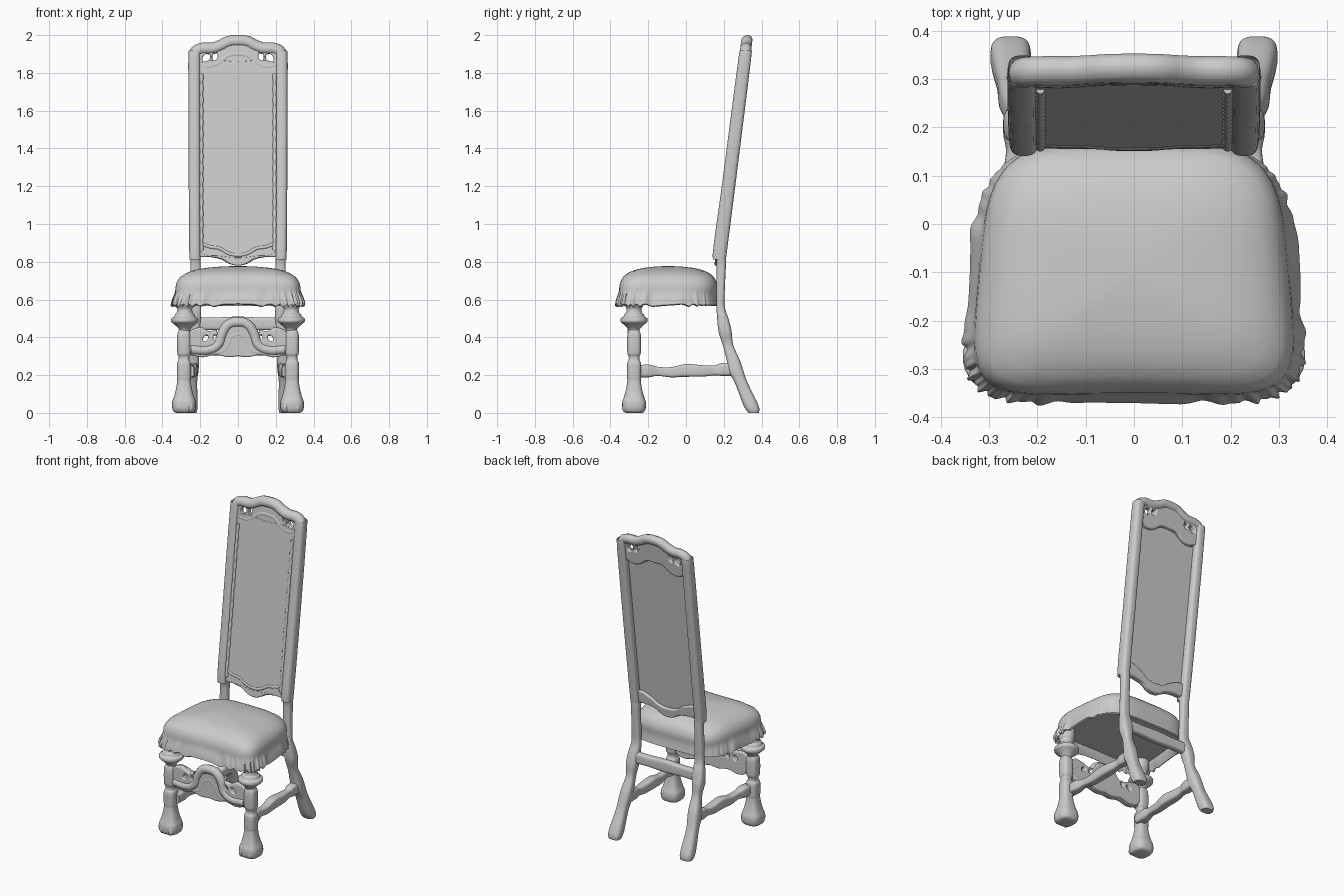
import bpy, bmesh, math
from mathutils import Vector

if "Cube" in bpy.data.objects:
    bpy.data.objects.remove(bpy.data.objects["Cube"])

GREY = (0.6, 0.6, 0.6, 1)
mat = bpy.data.materials.new("plain grey")
mat.use_nodes = True
mat.diffuse_color = GREY
mat.node_tree.nodes["Principled BSDF"].inputs["Base Color"].default_value = GREY


def finish(ob, angle=45):
    ob.data.materials.clear()
    ob.data.materials.append(mat)
    bpy.ops.object.select_all(action="DESELECT")
    ob.select_set(True)
    bpy.context.view_layer.objects.active = ob
    bpy.ops.object.shade_smooth_by_angle(angle=math.radians(angle))
    return ob


def mesh_from_rings(name, rings):
    bm = bmesh.new()
    loops = [[bm.verts.new(p) for p in ring] for ring in rings]
    for low, high in zip(loops, loops[1:]):
        for i in range(len(low)):
            j = i - 1
            bm.faces.new((low[j], low[i], high[i], high[j]))
    bm.faces.new(loops[0])
    bm.faces.new(loops[-1])
    bmesh.ops.recalc_face_normals(bm, faces=bm.faces)
    mesh = bpy.data.meshes.new(name)
    bm.to_mesh(mesh)
    bm.free()
    ob = bpy.data.objects.new(name, mesh)
    bpy.context.collection.objects.link(ob)
    return finish(ob)


def superellipse(a, n):
    c, s = math.cos(a), math.sin(a)
    return (math.copysign(abs(c) ** (2 / n), c),
            math.copysign(abs(s) ** (2 / n), s))


def smooth_rows(rows, steps):
    """Catmull-Rom interpolation between the given section rows."""
    rows = [Vector(r) for r in rows]
    rows = [rows[0]] + rows + [rows[-1]]
    out = []
    for a, b, c, d in zip(rows, rows[1:], rows[2:], rows[3:]):
        for k in range(steps):
            t = k / steps
            out.append(b + (c - a) * (t / 2) + (a * 2 - b * 5 + c * 4 - d) * (t * t / 2)
                       + (b * 3 - a - c * 3 + d) * (t ** 3 / 2))
    return out + [rows[-1]]


def loft(name, rows, across, n=4, steps=4, sides=24, mirror=True):
    """Rows are x, y, z, half width, half depth; across names the section axes."""
    u, v = ("xyz".index(c) for c in across)
    for label, sign in (("left_", 1), ("right_", -1)) if mirror else (("", 1),):
        rings = []
        for x, y, z, w, d in smooth_rows(rows, steps):
            ring = []
            for i in range(sides):
                p, q = superellipse((i + 0.5) * math.tau / sides, n)
                co = Vector((x, y, z))
                co[u] += p * w
                co[v] += q * d
                co.x *= sign
                ring.append(co)
            rings.append(ring)
        mesh_from_rings(label + name, rings)


def lean(z):
    """Front surface of the sloping back at height z."""
    return 0.14 + (z - 0.83) * 0.127


def mirrored(half):
    return [(-x, z) for x, z in reversed(half) if x > 0] + half


def full_outline(half):
    return half + [(-x, z) for x, z in reversed(half) if x > 0]


def curve_part(name, splines, closed, place, bevel, extrude=0.0):
    """Flat board with holes, or a tube, drawn in x and z then placed in depth."""
    cu = bpy.data.curves.new(name, "CURVE")
    cu.dimensions = "2D" if closed else "3D"
    cu.fill_mode = "BOTH" if closed else "FULL"
    cu.resolution_u = 6
    cu.bevel_depth, cu.bevel_resolution, cu.extrude = bevel, 3, extrude
    cu.use_fill_caps = not closed
    if closed:
        cu.offset = -bevel
    for pts in splines:
        sp = cu.splines.new("BEZIER")
        sp.bezier_points.add(len(pts) - 1)
        sp.use_cyclic_u = closed
        for bp, (x, z) in zip(sp.bezier_points, pts):
            bp.co = (x, z, 0)
            bp.handle_left_type = bp.handle_right_type = "AUTO"
    ob = bpy.data.objects.new(name, cu)
    bpy.context.collection.objects.link(ob)
    bpy.ops.object.select_all(action="DESELECT")
    ob.select_set(True)
    bpy.context.view_layer.objects.active = ob
    bpy.ops.object.convert(target="MESH")
    ob = bpy.context.view_layer.objects.active
    for vert in ob.data.vertices:
        x, z, d = vert.co
        vert.co = (x, place(z) - d, z)
    return finish(ob)


def hole(x, z, w, h, tilt):
    pts = []
    for k in range(6):
        a = k * math.tau / 6
        p, q = w * math.cos(a), h * math.sin(a)
        pts.append((x + p, z + q + tilt * p))
    return pts


def at_back(depth):
    return lambda z: lean(z) + depth


# Rear legs running up into the back posts
loft("back_post", [
    (.255, .358, 0, .036, .028), (.255, .344, .04, .042, .04), (.25, .292, .16, .034, .034),
    (.245, .265, .22, .036, .04), (.24, .25, .28, .035, .035), (.235, .222, .36, .027, .028),
    (.235, .207, .43, .036, .035), (.23, .195, .5, .035, .03), (.225, .183, .56, .03, .022),
    (.225, .183, .64, .028, .022), (.225, .187, .81, .027, .026), (.228, .178, .84, .03, .037),
    (.23, .225, 1.2, .031, .036), (.231, .309, 1.86, .031, .034), (.226, .313, 1.9, .029, .03),
    (.218, .315, 1.925, .015, .02)], "xy", n=3)

# Front legs: turned cap, square blocks and spreading feet
X, Y = .282, -.275
cap = [(.43, .028), (.445, .032), (.465, .052), (.48, .07), (.49, .073), (.502, .07), (.508, .058),
       (.522, .052), (.53, .043), (.55, .04), (.57, .048), (.62, .05)]
loft("front_leg_cap", [(X, Y, z, r, r) for z, r in cap], "xy", n=2)
leg = [(0, .042), (.008, .056), (.03, .063), (.06, .062), (.09, .052), (.13, .042), (.17, .036), (.19, .037),
       (.26, .037), (.28, .029), (.3, .029), (.32, .036), (.41, .036), (.44, .026)]
loft("front_leg", [(X + .004, Y, z, r, r) for z, r in leg], "xy", n=3)
# Toes on the front feet
for i in (-1, 0, 1):
    loft("foot_toe", [(X + i * .03, Y - .045, .006, .01, .01), (X + i * .032, Y - .048, .03, .015, .016),
                      (X + i * .025, Y - .035, .09, .011, .012), (X + i * .018, Y - .028, .14, .006, .006)],
         "xy", n=2, sides=12)

# Side stretchers
loft("side_stretcher", [
    (.262, -.27, .22, .03, .03), (.26, -.2, .222, .03, .034), (.255, -.15, .22, .022, .024),
    (.25, -.08, .215, .026, .027), (.245, .0, .225, .03, .034), (.245, .09, .222, .028, .03),
    (.243, .15, .225, .022, .026), (.242, .19, .23, .029, .034), (.24, .26, .23, .029, .034)], "xz")

# Back rail between the rear legs
loft("back_rail", [(x, .2, .472, .022, r) for x, r in
                   ((-.23, .036), (-.12, .033), (0, .038), (.12, .033), (.23, .036))],
     "yz", mirror=False)

# Carved front stretcher with holes, arch and scrolls
front = lambda z: Y
edge = [(0, .49), (.06, .475), (.1, .425), (.14, .425), (.18, .44), (.25, .435), (.25, .32),
        (.2, .295), (.12, .308), (.05, .295), (0, .3)]
gaps = [hole(s * x, z, w, .014, s * -.5) for s in (-1, 1) for x, z, w in ((.172, .395, .014), (.122, .4, .008))]
curve_part("front_stretcher", [full_outline(edge)] + gaps, True, front, .008, .016)
arch = mirrored([(0, .48), (.05, .467), (.083, .42), (.105, .36), (.15, .334), (.25, .335)])
curve_part("stretcher_arch", [arch], False, lambda z: Y - .008, .027)
inner = mirrored([(0, .415), (.03, .405), (.048, .37), (.075, .33), (.13, .322), (.25, .322)])
curve_part("stretcher_inner_scroll", [inner], False, lambda z: Y - .008, .018)
for s in (-1, 1):
    curve_part("stretcher_leaf", [[(s * .11, .425), (s * .16, .42), (s * .2, .44), (s * .25, .42)]],
               False, lambda z: Y - .008, .014)

# Upholstered seat: domed cushion above a ruffled fringe
SEAT = [(.62, .95, 0), (.6, .96, 0), (.567, .98, 1), (.572, 1.01, 1), (.59, 1.0, 1), (.61, .99, .85), (.63, .985, .5),
        (.645, .99, .2), (.66, .997, 0), (.68, .99, 0), (.7, .965, 0), (.72, .92, 0), (.737, .85, 0),
        (.75, .76, 0), (.76, .65, 0), (.768, .5, 0), (.774, .3, 0), (.777, .1, 0)]
rings = []
for z, size, ruffle in SEAT:
    ring = []
    for i in range(360):
        a = i * math.tau / 360
        p, q = superellipse(a, 5 if size > .9 else 4)
        fade = ruffle * min(1, max(0, (.9 - q) * 2))
        wave = .052 + .012 * math.sin(31 * a) + .008 * math.sin(53 * a + 1)
        k = size + fade * wave
        x = p * k * (.322 - .024 * q - .024 * max(0, q) ** 3)
        y = -.1 + .268 * q * k
        if q < 0:
            y += .016 * q * q * max(0, 1 - p * p)
        ring.append((x, y, z + fade * .006 * math.sin(43 * a)))
    rings.append(ring)
mesh_from_rings("seat_cushion", rings)

# Upholstered back panel
panel = [(0, 1.86), (.18, 1.86), (.21, 1.84), (.21, 1.8), (.21, .92), (.21, .87), (.18, .84), (.1, .83), (0, .82)]
curve_part("back_panel", [full_outline(panel)], True, at_back(.026), .003, .008)

# Scalloped trim where the panel meets the posts
trim = []
for i in range(141):
    z = .86 + i * .0067
    trim.append((.194, lean(z) + .016, z, .01 + .002 * math.sin(i * .7), .01))
loft("panel_trim", trim, "xy", n=2, steps=1, sides=10)

# Shaped apron under the panel
apron = [(0, .84), (.06, .85), (.12, .885), (.21, .9), (.23, .87), (.215, .835), (.14, .825), (.08, .812),
         (.04, .788), (0, .78)]
curve_part("back_apron", [full_outline(apron)], True, at_back(.036), .008, .012)
rim = mirrored([(0, .796), (.045, .806), (.085, .828), (.14, .84), (.21, .85)])
curve_part("apron_rim", [rim], False, at_back(.034), .016)
upper = mirrored([(0, .836), (.05, .845), (.1, .872), (.15, .88), (.2, .9)])
curve_part("apron_scroll", [upper], False, at_back(.022), .011)

# Pierced crest rail
crest = [(0, 1.99), (.05, 1.985), (.09, 1.965), (.13, 1.95), (.2, 1.95), (.24, 1.93), (.252, 1.88), (.25, 1.8),
         (.2, 1.79), (.15, 1.775), (.1, 1.79), (.06, 1.82), (0, 1.825)]
holes = [hole(s * x, z, w, .021, s * -.4) for s in (-1, 1) for x, z, w in ((.168, 1.88, .021), (.122, 1.887, .014))]
curve_part("crest_rail", [full_outline(crest)] + holes, True, at_back(.037), .008, .012)
top = mirrored([(0, 1.97), (.05, 1.965), (.09, 1.945), (.13, 1.931), (.2, 1.926), (.225, 1.908), (.232, 1.86),
                (.231, 1.78)])
curve_part("crest_rim", [top], False, at_back(.037), .031)
band = mirrored([(0, 1.9), (.05, 1.893), (.1, 1.855), (.15, 1.835), (.22, 1.85)])
curve_part("crest_band", [band], False, at_back(.034), .021)
lower = mirrored([(0, 1.838), (.06, 1.83), (.1, 1.805), (.15, 1.788), (.215, 1.8)])
curve_part("crest_lower_scroll", [lower], False, at_back(.03), .015)
